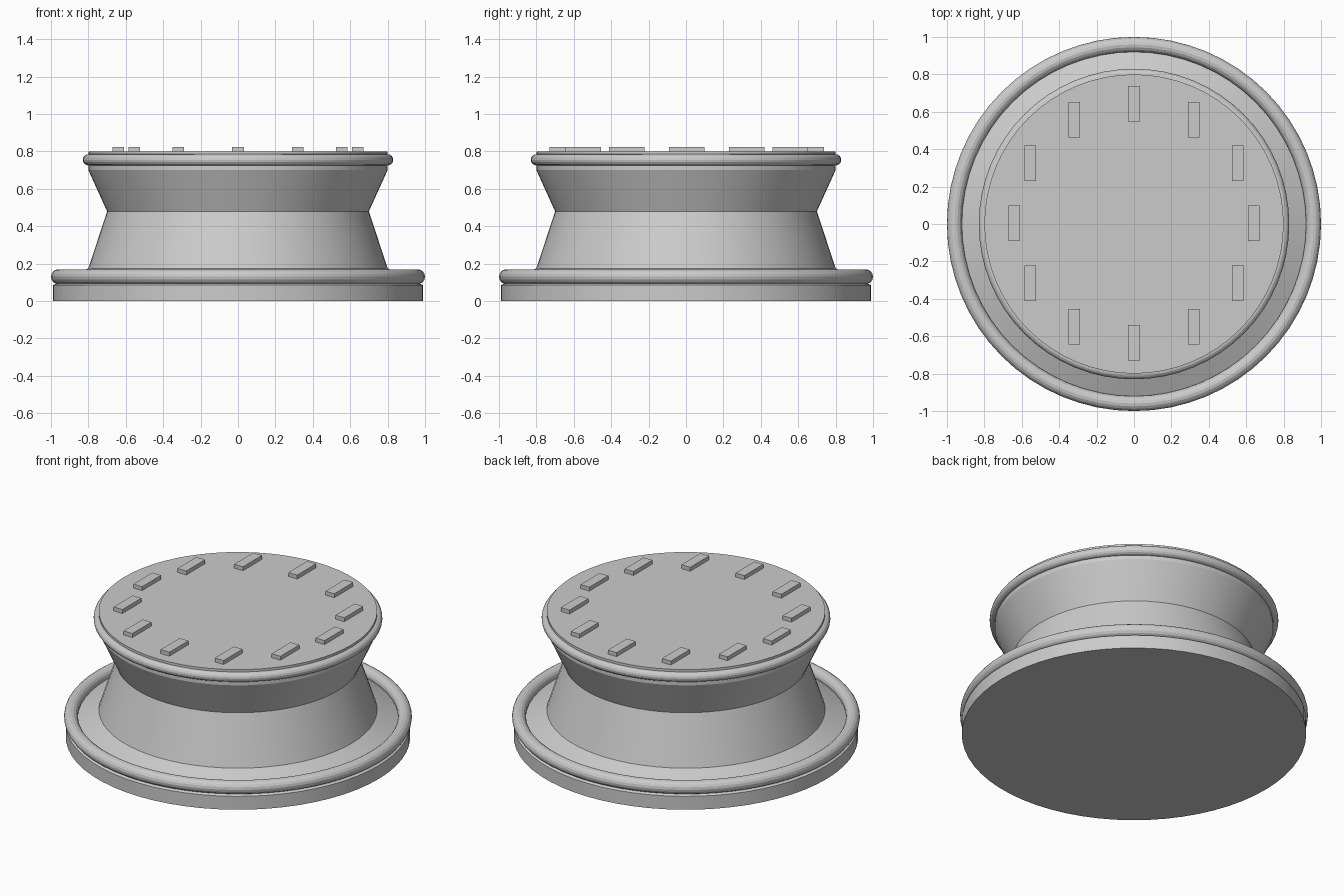
import bpy
import bmesh
from math import cos, sin, tau, radians

if "Cube" in bpy.data.objects:
    bpy.data.objects.remove(bpy.data.objects["Cube"])

SEGMENTS = 64

# Single plain grey
grey = bpy.data.materials.new("plain_grey")
grey.use_nodes = True
colour = (0.6, 0.6, 0.6, 1)
grey.diffuse_color = colour
grey.node_tree.nodes["Principled BSDF"].inputs["Base Color"].default_value = colour


def finish(obj, name, smooth=True):
    obj.name = name
    obj.data.materials.append(grey)
    if smooth:
        bpy.ops.object.select_all(action="DESELECT")
        obj.select_set(True)
        bpy.context.view_layer.objects.active = obj
        bpy.ops.object.shade_smooth_by_angle(angle=radians(12))


def lathe(name, profile):
    """Revolve (radius, z) points and cap both ends."""
    bm = bmesh.new()
    rings = []
    for r, z in profile:
        rings.append([bm.verts.new((r * cos(tau * i / SEGMENTS), r * sin(tau * i / SEGMENTS), z))
                      for i in range(SEGMENTS)])
    for low, high in zip(rings, rings[1:]):
        for i in range(SEGMENTS):
            j = (i + 1) % SEGMENTS
            bm.faces.new((low[i], low[j], high[j], high[i]))
    bm.faces.new(rings[0][::-1])
    bm.faces.new(rings[-1])
    mesh = bpy.data.meshes.new(name)
    bm.to_mesh(mesh)
    bm.free()
    obj = bpy.data.objects.new(name, mesh)
    bpy.context.collection.objects.link(obj)
    finish(obj, name)


def ring(name, radius, thickness, z):
    bpy.ops.mesh.primitive_torus_add(major_radius=radius, minor_radius=thickness,
                                     major_segments=SEGMENTS, minor_segments=16,
                                     location=(0, 0, z))
    obj = bpy.context.object
    finish(obj, name)
    bpy.ops.object.shade_smooth_by_angle(angle=radians(40))


# Waisted body with a sloped foot and flat top
lathe("pedestal_body", [(0.99, 0), (0.99, 0.085), (0.8, 0.175), (0.7, 0.48),
                        (0.8, 0.7), (0.8, 0.8)])

# Rounded rims
ring("base_rim", 0.96, 0.04, 0.13)
ring("top_rim", 0.8, 0.03, 0.755)

# Twelve parallel blocks in a circle on the top
for i in range(12):
    a = tau * i / 12
    bpy.ops.mesh.primitive_cube_add(size=1, location=(0.64 * cos(a), 0.64 * sin(a) + 0.004, 0.81))
    block = bpy.context.object
    block.scale = (0.062, 0.19, 0.03)
    finish(block, f"top_block_{i + 1}", smooth=False)
